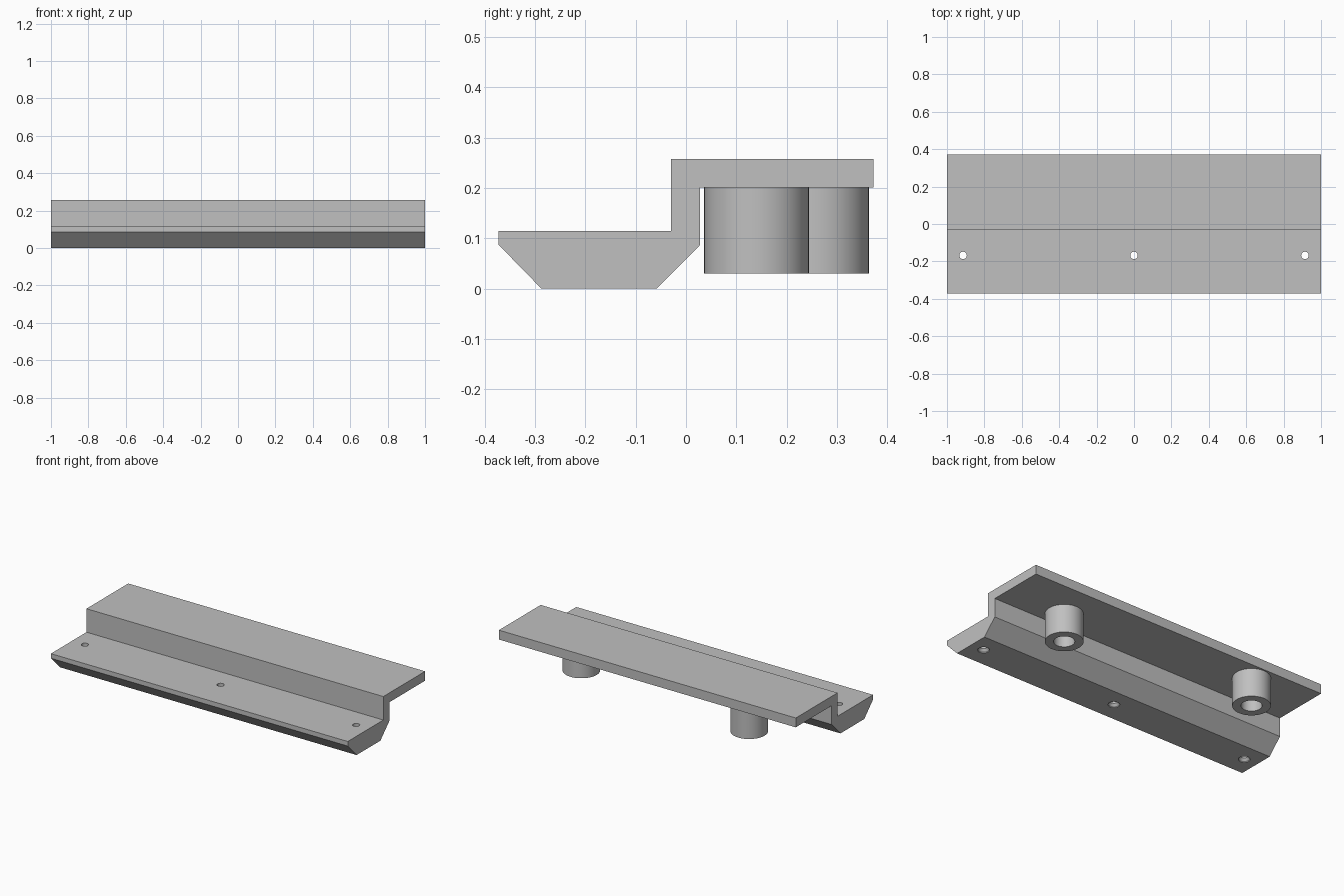
import bpy
import bmesh
from math import radians, sin, cos, tau

if "Cube" in bpy.data.objects:
    bpy.data.objects.remove(bpy.data.objects["Cube"], do_unlink=True)

grey = bpy.data.materials.new("light grey")
grey.use_nodes = True
colour = (0.527, 0.527, 0.527, 1)
grey.diffuse_color = colour
grey.node_tree.nodes["Principled BSDF"].inputs["Base Color"].default_value = colour


def make_object(name, bm):
    bmesh.ops.recalc_face_normals(bm, faces=bm.faces)
    mesh = bpy.data.meshes.new(name)
    bm.to_mesh(mesh)
    bm.free()
    mesh.materials.append(grey)
    obj = bpy.data.objects.new(name, mesh)
    bpy.context.collection.objects.link(obj)
    return obj


def smooth(obj):
    bpy.ops.object.select_all(action="DESELECT")
    obj.select_set(True)
    bpy.context.view_layer.objects.active = obj
    bpy.ops.object.shade_smooth_by_angle(angle=radians(30))


def ring(bm, x, y, z, radius, sides):
    return [bm.verts.new((x + radius * cos(tau * i / sides),
                          y + radius * sin(tau * i / sides), z)) for i in range(sides)]


def bridge(bm, a, b):
    for i in range(len(a)):
        j = (i + 1) % len(a)
        bm.faces.new((a[i], a[j], b[j], b[i]))


# Stepped bracket: one profile extruded along its length
profile = [(-0.372, 0.115), (-0.372, 0.087), (-0.287, 0), (-0.058, 0),
           (0.028, 0.087), (0.028, 0.201), (0.372, 0.201), (0.372, 0.258),
           (-0.03, 0.258), (-0.03, 0.115)]
bm = bmesh.new()
end = bm.faces.new([bm.verts.new((-1, y, z)) for y, z in profile])
extruded = bmesh.ops.extrude_face_region(bm, geom=[end])["geom"]
bmesh.ops.translate(bm, vec=(2, 0, 0),
                    verts=[v for v in extruded if isinstance(v, bmesh.types.BMVert)])
bracket = make_object("stepped_bracket", bm)

# Screw holes, countersunk from below
bm = bmesh.new()
for x in (-0.914, 0, 0.914):
    rings = [ring(bm, x, -0.168, z, r, 24)
             for z, r in ((-0.01, 0.032), (0.005, 0.032), (0.02, 0.02), (0.14, 0.02))]
    for a, b in zip(rings, rings[1:]):
        bridge(bm, a, b)
    bm.faces.new(rings[0])
    bm.faces.new(rings[-1])
cutter = make_object("screw_hole_cutter", bm)
cutter.hide_render = True

cut = bracket.modifiers.new("screw holes", "BOOLEAN")
cut.operation = "DIFFERENCE"
cut.solver = "EXACT"
cut.object = cutter
bpy.context.view_layer.objects.active = bracket
bpy.ops.object.modifier_apply(modifier=cut.name)
bpy.data.objects.remove(cutter, do_unlink=True)
smooth(bracket)

# Hollow mounting posts, staggered under the shelf
for name, x, y in (("left_post", 0.607, 0.14), ("right_post", -0.607, 0.259)):
    bm = bmesh.new()
    rings = [ring(bm, x, y, z, r, 48)
             for z, r in ((0.201, 0.104), (0.03, 0.104), (0.03, 0.057), (0.201, 0.057))]
    for a, b in zip(rings, rings[1:]):
        bridge(bm, a, b)
    smooth(make_object(name, bm))
